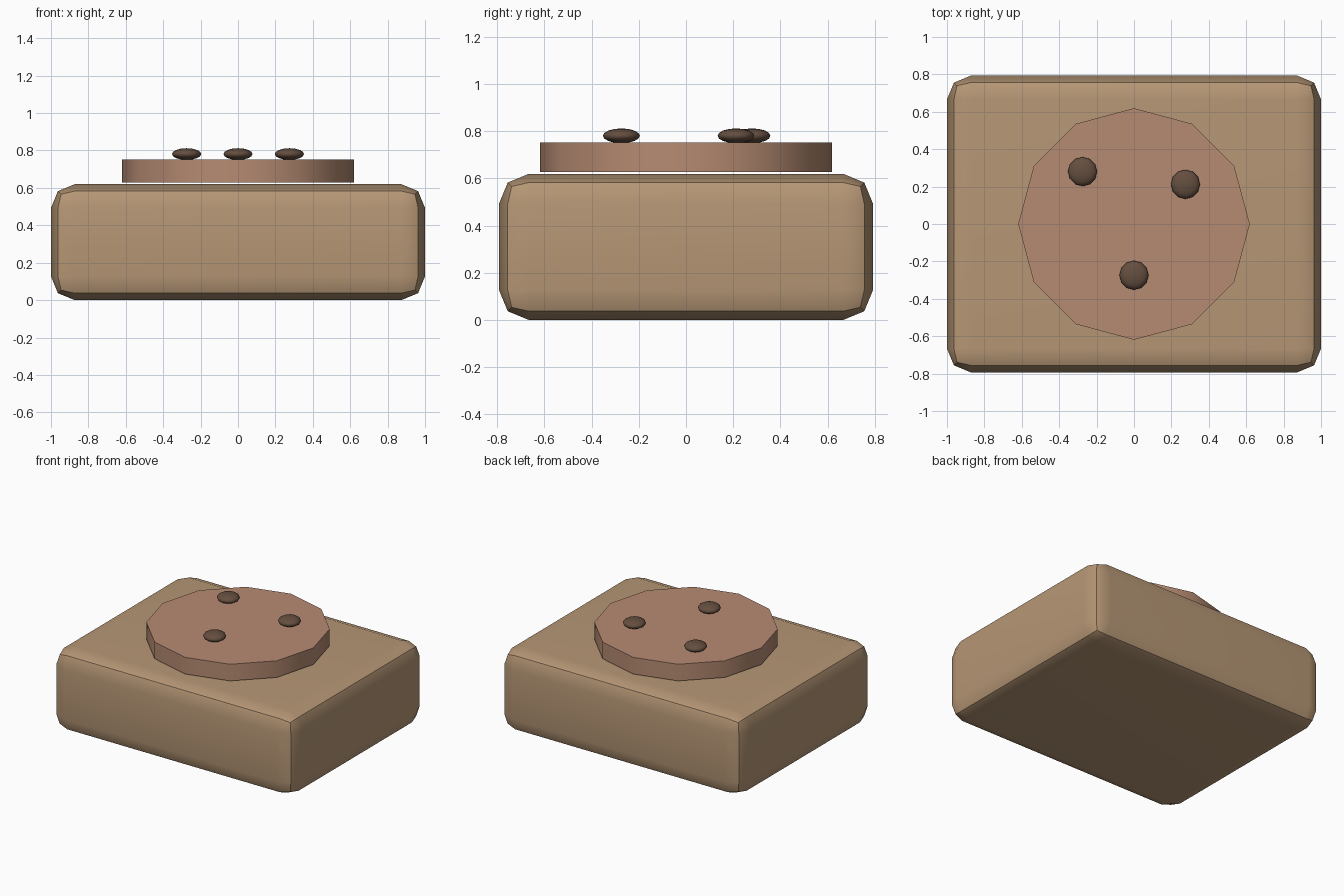
import bpy, math

if "Cube" in bpy.data.objects:
    bpy.data.objects.remove(bpy.data.objects["Cube"])


def finish(obj, name, color, angle=40):
    obj.name = name
    mat = bpy.data.materials.new(name + "_material")
    mat.diffuse_color = (*color, 1)
    mat.use_nodes = True
    mat.node_tree.nodes["Principled BSDF"].inputs["Base Color"].default_value = mat.diffuse_color
    obj.data.materials.append(mat)
    bpy.ops.object.transform_apply(location=False, rotation=True, scale=True)
    bpy.ops.object.shade_smooth_by_angle(angle=math.radians(angle))
    return obj


# Rounded block body
bpy.ops.mesh.primitive_cube_add(size=1, location=(0, 0, 0.31))
body = bpy.context.object
body.scale = (2, 1.586, 0.62)
bpy.ops.object.transform_apply(location=False, rotation=False, scale=True)
bevel = body.modifiers.new("rounding", 'BEVEL')
bevel.width = 0.127
bevel.segments = 2
bevel.limit_method = 'NONE'
bpy.ops.object.modifier_apply(modifier=bevel.name)
finish(body, "body", (0.47, 0.31, 0.18))
body.modifiers.new("flat_face_shading", 'WEIGHTED_NORMAL').keep_sharp = True

# Twelve-sided plate, hovering just above the body
bpy.ops.mesh.primitive_cylinder_add(vertices=12, radius=0.619, depth=0.124,
                                    location=(0, 0, 0.69))
finish(bpy.context.object, "top_plate", (0.47, 0.26, 0.17))

# Flattened studs resting on the plate
studs = [(-0.275, 0.28), (0.275, 0.212), (0, -0.274)]
for i, (x, y) in enumerate(studs):
    bpy.ops.mesh.primitive_uv_sphere_add(segments=12, ring_count=8, radius=0.078,
                                         location=(x, y, 0.781))
    stud = bpy.context.object
    stud.scale.z = 0.4
    finish(stud, f"stud_{i + 1}", (0.13, 0.077, 0.05), 80)
